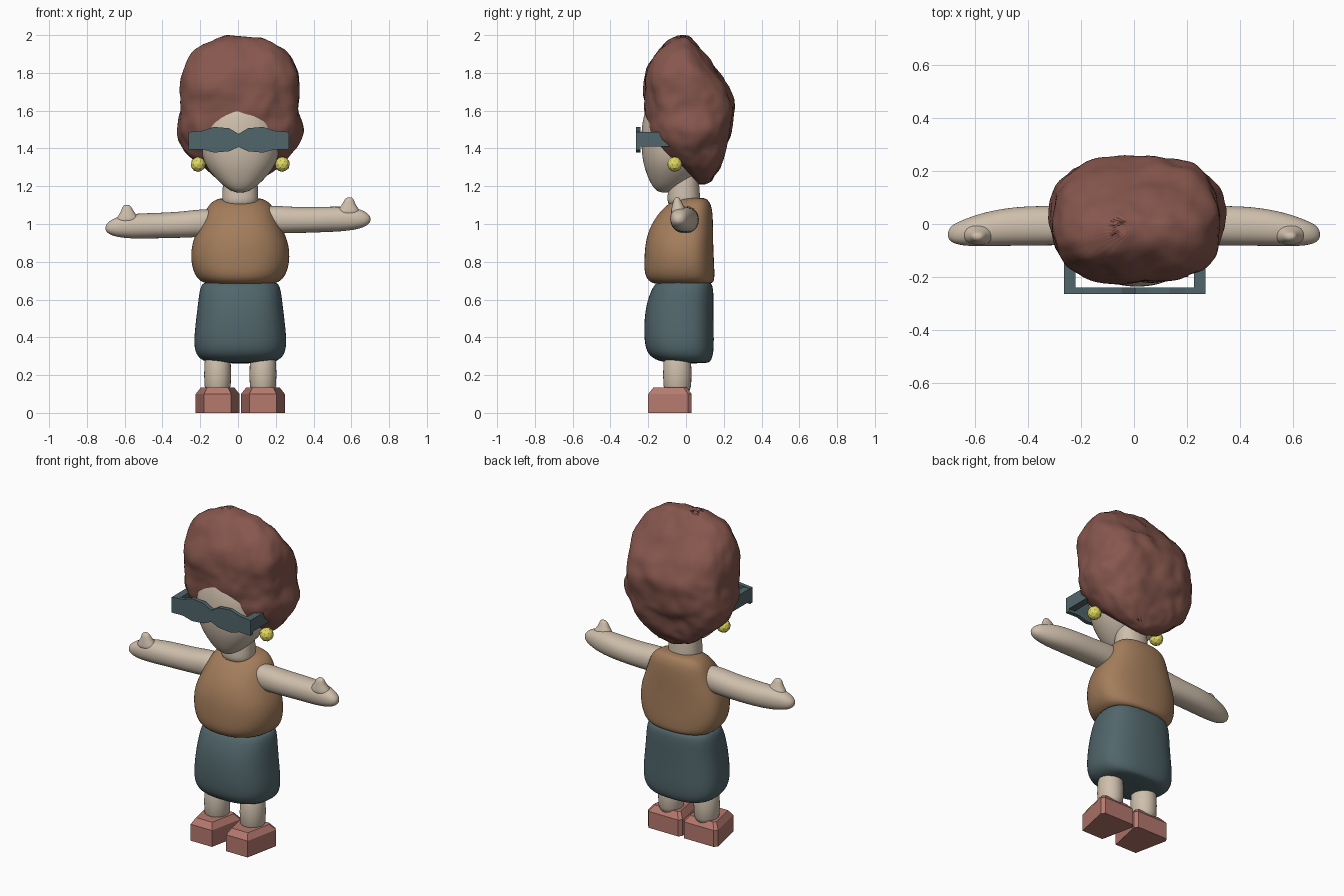
import bpy, bmesh, math
from mathutils import Vector, noise

if "Cube" in bpy.data.objects:
    bpy.data.objects.remove(bpy.data.objects["Cube"], do_unlink=True)


def material(name, rgb):
    m = bpy.data.materials.new(name)
    m.use_nodes = True
    m.diffuse_color = (*rgb, 1)
    m.node_tree.nodes["Principled BSDF"].inputs["Base Color"].default_value = (*rgb, 1)
    return m


SKIN = material("skin", (0.62, 0.52, 0.41))
HAIR = material("auburn_hair", (0.24, 0.095, 0.075))
TAN = material("tan_top", (0.37, 0.205, 0.105))
SLATE = material("slate", (0.083, 0.133, 0.147))
ROSE = material("rose_shoe", (0.46, 0.19, 0.155))
GOLD = material("gold", (0.75, 0.69, 0.12))
MID = 0.012  # the figure's middle plane


def finish(name, bm, mat, smooth=0, subdiv=0):
    bmesh.ops.recalc_face_normals(bm, faces=bm.faces)
    me = bpy.data.meshes.new(name)
    bm.to_mesh(me)
    bm.free()
    me.materials.append(mat)
    ob = bpy.data.objects.new(name, me)
    bpy.context.collection.objects.link(ob)
    bpy.ops.object.select_all(action="DESELECT")
    ob.select_set(True)
    bpy.context.view_layer.objects.active = ob
    if subdiv:
        mod = ob.modifiers.new("smooth_form", "SUBSURF")
        mod.levels = mod.render_levels = subdiv
        bpy.ops.object.modifier_apply(modifier=mod.name)
    if smooth:
        bpy.ops.object.shade_smooth_by_angle(angle=math.radians(smooth))
    return ob


def loft(name, rings, mat, power=2.2, place=lambda s, a, b: (a, b, s), segs=20, subdiv=2,
         widest=.5):
    """Skin rings of (station, low a, high a, low b, high b), widest at a fraction along b."""
    bm = bmesh.new()
    loops = []
    for s, a0, a1, b0, b1 in rings:
        loop = []
        mid = b0 + (b1 - b0) * widest
        for i in range(segs):
            t = math.tau * i / segs
            u, v = (math.copysign(abs(f) ** (2 / power), f) for f in (math.cos(t), math.sin(t)))
            reach = b1 - mid if v > 0 else mid - b0
            loop.append(bm.verts.new(place(s, (a0 + a1) / 2 + u * (a1 - a0) / 2, mid + v * reach)))
        loops.append(loop)
    for p, q in zip(loops, loops[1:]):
        for i in range(segs):
            j = (i + 1) % segs
            bm.faces.new((p[i], p[j], q[j], q[i]))
    bm.faces.new(loops[0])
    bm.faces.new(loops[-1])
    return finish(name, bm, mat, 60, subdiv)


def centred(rings):
    """Turn (z, half width, front, back) into full rings."""
    return [(z, MID - w, MID + w, f, b) for z, w, f, b in rings]


def prism(name, outline, place, near, far, mat):
    bm = bmesh.new()
    ends = [[bm.verts.new(place(a, b, d)) for a, b in outline] for d in (near, far)]
    n = len(outline)
    for i in range(n):
        j = (i + 1) % n
        bm.faces.new((ends[0][i], ends[0][j], ends[1][j], ends[1][i]))
    bm.faces.new(ends[0])
    bm.faces.new(ends[1])
    return finish(name, bm, mat)


# Head and neck
loft("head", centred([
    (1.165, .025, -.14, -.08), (1.19, .078, -.175, -.03), (1.25, .142, -.205, .05),
    (1.32, .194, -.229, .1), (1.4, .214, -.239, .12), (1.5, .218, -.239, .12),
    (1.57, .197, -.227, .1), (1.66, .135, -.2, .05)]), SKIN)
loft("neck", centred([(1.08, .1, -.1, .08), (1.15, .096, -.1, .075), (1.22, .093, -.09, .07),
                      (1.3, .09, -.08, .06)]), SKIN)

# Hair: lofted mass with lumpy curls, sides swept forward around the face
hair = loft("hair", centred([
    (1.215, .07, .06, .135), (1.26, .14, .015, .165), (1.3, .2, -.035, .18),
    (1.35, .262, -.1, .195), (1.4, .292, -.145, .21), (1.45, .32, -.182, .225),
    (1.5, .332, -.2, .237), (1.6, .312, -.21, .255), (1.66, .31, -.217, .255),
    (1.75, .318, -.23, .222), (1.85, .302, -.195, .14), (1.93, .24, -.14, .075),
    (1.98, .15, -.085, .035), (2.0, .07, -.04, .01)]), HAIR, 2.7, segs=32)
for v in hair.data.vertices:
    lump = noise.noise(v.co * 9) * .016 + noise.noise(v.co * 18) * .006 + .002
    v.co += v.normal * lump
top = max(v.co.z for v in hair.data.vertices)
for v in hair.data.vertices:
    v.co.z = 1.2 + (v.co.z - 1.2) * .8 / (top - 1.2)

# Clothes
loft("sleeveless_top", centred([
    (1.14, .1, -.02, .1), (1.125, .142, -.065, .12), (1.09, .18, -.12, .14), (1.0, .213, -.19, .145),
    (.9, .262, -.22, .145), (.8, .266, -.224, .15), (.73, .245, -.223, .153),
    (.69, .21, -.195, .15), (.68, .15, -.15, .12)]), TAN, 2.3, widest=.64)
loft("skirt", centred([
    (.7, .18, -.14, .12), (.68, .213, -.172, .145), (.6, .224, -.207, .148), (.5, .236, -.224, .147),
    (.38, .25, -.224, .15), (.31, .24, -.208, .147), (.272, .2, -.15, .132),
    (.262, .13, -.06, .11)]), SLATE, 2.5, widest=.58)

# Arms, thumbs, legs, shoes, earrings and glasses temples in pairs
ARM = [(.1, -.07, .06, .96, 1.09), (.2, -.08, .07, .948, 1.1), (.3, -.082, .07, .95, 1.09),
       (.45, -.083, .068, .955, 1.092), (.57, -.086, .045, .96, 1.095),
       (.65, -.083, .015, .975, 1.08), (.69, -.07, -.005, .995, 1.055),
       (.702, -.05, -.03, 1.015, 1.035)]
THUMB = [(1.04, .505, .665, -.085, .015), (1.08, .53, .643, -.08, -.0),
         (1.105, .55, .622, -.073, -.016), (1.13, .563, .615, -.067, -.028),
         (1.142, .577, .604, -.055, -.038)]
SHOE = [(-.072, -.2), (.072, -.2), (.116, .01), (.1, .03), (-.1, .03), (-.116, .01)]

for side, label in ((1, "left"), (-1, "right")):
    def limb(x, y, z, side=side):
        return (x, y, z) if side > 0 else (-x, y, z - .008 - .055 * x)

    loft(label + "_arm", ARM, SKIN, place=limb, segs=16)
    loft(label + "_thumb", THUMB, SKIN, place=lambda s, a, b: limb(a, b, s), segs=10)

    lx = MID + side * .12
    loft(label + "_leg", [(z, lx - .072, lx + .072, -.122, .03) for z in (.08, .2, .34)],
         SKIN, 2, segs=24, subdiv=1)

    # Shoe: tapered block with a bevelled upper rim
    bm = bmesh.new()
    levels = [(0, 1), (.1, 1), (.135, .76)]
    loops = [[bm.verts.new((lx + x * k, -.084 + (y + .084) * k, z)) for x, y in SHOE]
             for z, k in levels]
    for p, q in zip(loops, loops[1:]):
        for i in range(len(SHOE)):
            j = (i + 1) % len(SHOE)
            bm.faces.new((p[i], p[j], q[j], q[i]))
    bm.faces.new(loops[0])
    bm.faces.new(loops[-1])
    finish(label + "_shoe", bm, ROSE)

    bm = bmesh.new()
    bmesh.ops.create_icosphere(bm, subdivisions=2, radius=.04)
    bmesh.ops.translate(bm, vec=Vector((MID + side * .223, -.06, 1.316)), verts=bm.verts)
    finish(label + "_earring", bm, GOLD)

    inner, outer = .003 + side * .223, .003 + side * .266
    prism(label + "_temple", [(inner, 1.41), (outer, 1.41), (outer, 1.487), (inner, 1.487)],
          lambda a, b, d: (a, d, b), -.262, -.08, SLATE)

# Glasses front: wavy visor plate
HALF = [(0, 1.477, 1.408), (.05, 1.507, 1.385), (.13, 1.514, 1.378),
        (.19, 1.494, 1.395), (.266, 1.487, 1.393)]
wave = [(-x, t, b) for x, t, b in HALF[:0:-1]] + HALF
outline = [(x + .003, t) for x, t, b in wave] + [(x + .003, b) for x, t, b in reversed(wave)]
prism("glasses_front", outline, lambda a, b, d: (a, d, b), -.264, -.24, SLATE)
